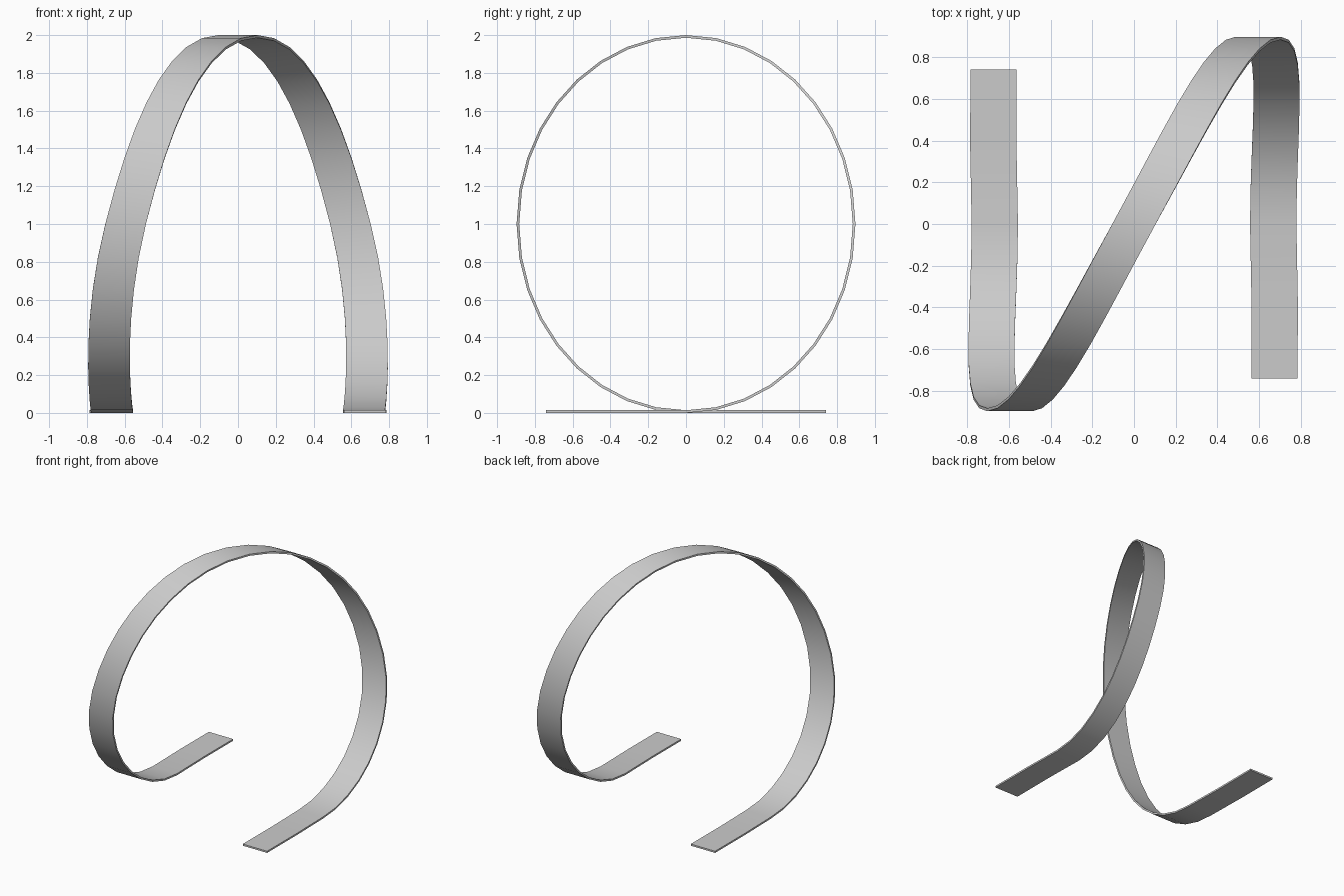
import bpy, bmesh
from mathutils import Vector
from mathutils.geometry import interpolate_bezier

if "Cube" in bpy.data.objects:
    bpy.data.objects.remove(bpy.data.objects["Cube"])

THICK = 0.014
RY, K = 0.897, 0.552

# Outer centreline of one half: straight run-in, then two curved quarters
run_in = [Vector((0.673, -0.74, 0)), Vector((0.674, -0.37, 0))]
lower = interpolate_bezier(Vector((0.667, 0, 0)), Vector((0.668, RY * K, 0)),
                           Vector((0.733, RY, 1 - K)), Vector((0.595, RY, 1)), 10)
upper = interpolate_bezier(Vector((0.595, RY, 1)), Vector((0.457, RY, 1 + K)),
                           Vector((0.27, RY * K, 2)), Vector((0, 0, 2)), 10)
half = run_in + lower[:-1] + upper

# The other half is the same, turned half a circle about z
path = half + [Vector((-p.x, -p.y, p.z)) for p in reversed(half[:-1])]


def half_width(p):
    # Ribbon narrows slightly toward the top
    return 0.111 - 0.0035 * p.z


# Sweep a thin rectangle whose width stays along x
bm = bmesh.new()
rings = []
for i, p in enumerate(path):
    a = path[max(i - 1, 0)]
    b = path[min(i + 1, len(path) - 1)]
    if abs(p.y) < 1e-6 and p.z < 0.01:
        n = Vector((0, 0, 1))
    else:
        t = b - a
        n = Vector((0, -t.z, t.y)).normalized()
    w = Vector((half_width(p), 0, 0))
    q = p + n * THICK
    rings.append([bm.verts.new(v) for v in (p - w, p + w, q + w, q - w)])
for r, s in zip(rings, rings[1:]):
    for k in range(4):
        m = (k + 1) % 4
        bm.faces.new((r[k], r[m], s[m], s[k]))
bm.faces.new(rings[0])
bm.faces.new(rings[-1])
bmesh.ops.recalc_face_normals(bm, faces=bm.faces)

mesh = bpy.data.meshes.new("loop_track")
bm.to_mesh(mesh)
bm.free()
track = bpy.data.objects.new("loop_track", mesh)
bpy.context.collection.objects.link(track)
bpy.context.view_layer.objects.active = track
track.select_set(True)
bpy.ops.object.shade_smooth_by_angle()
